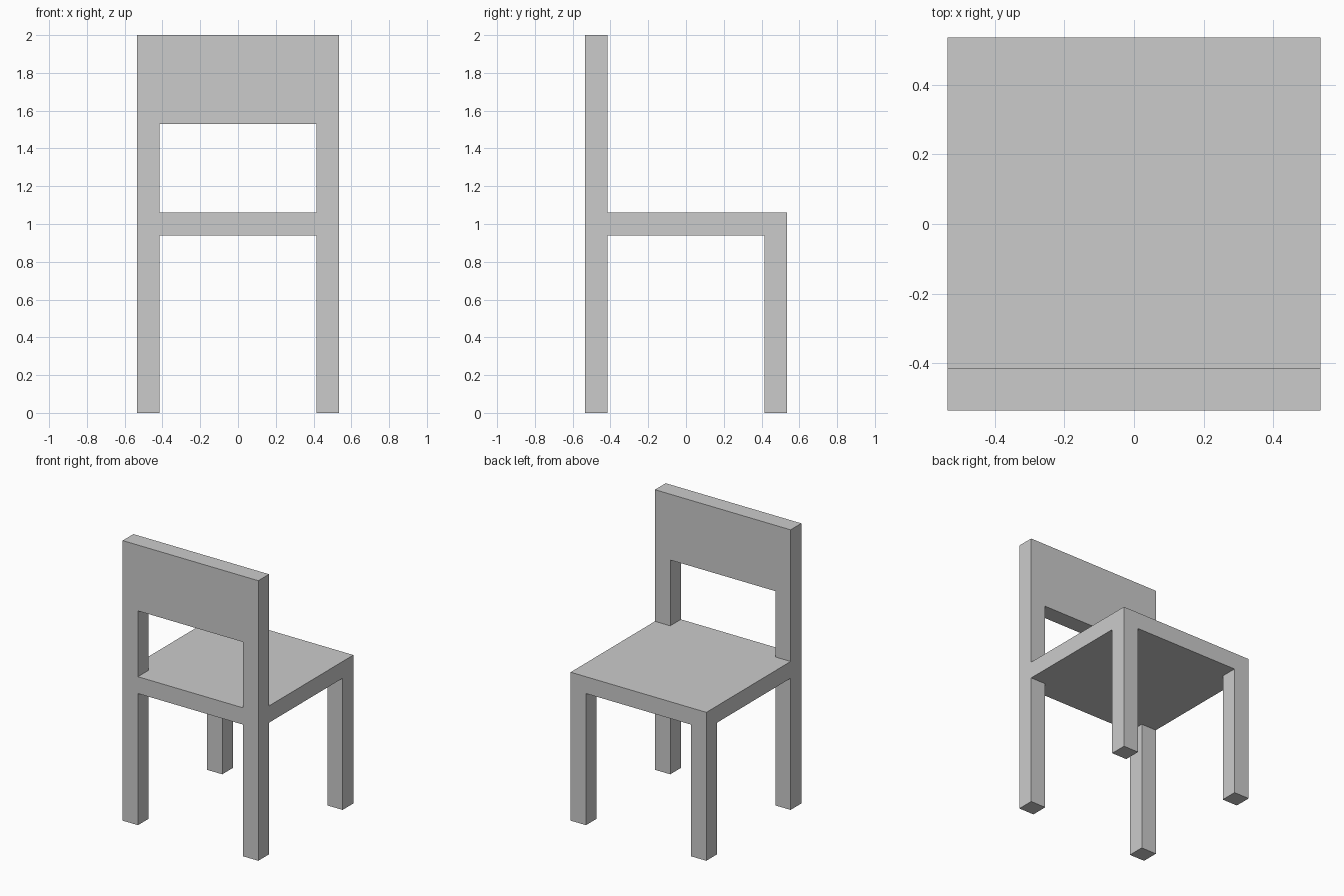
import bpy
import bmesh
from mathutils import Vector

if "Cube" in bpy.data.objects:
    bpy.data.objects.remove(bpy.data.objects["Cube"])

OUT, INN = 0.536, 0.415             # outer and inner faces of the legs
SEAT_LOW, SEAT_TOP = 0.94, 1.06
PANEL_LOW, TOP = 1.53, 2.0
CUTS = (-OUT, -INN, INN, OUT)

bm = bmesh.new()


def extrude(faces, dz):
    """Extrude faces vertically and return the moved end caps."""
    result = bmesh.ops.extrude_discrete_faces(bm, faces=faces)["faces"]
    for face in result:
        bmesh.ops.translate(bm, verts=face.verts, vec=(0, 0, dz))
    return result


def corners(z, back_only=False):
    """Corner squares of the seat slab at height z."""
    return [f for f in bm.faces
            if abs(f.normal.z) > 0.9
            and abs(f.calc_center_median().z - z) < 1e-4
            and abs(f.calc_center_median().x) > INN
            and abs(f.calc_center_median().y) > INN
            and (not back_only or f.calc_center_median().y < 0)]


# Seat slab: a 3 x 3 layout whose corners match the leg sections
grid = [[bm.verts.new((x, y, SEAT_LOW)) for y in CUTS] for x in CUTS]
sheet = [bm.faces.new((grid[i][j], grid[i + 1][j], grid[i + 1][j + 1], grid[i][j + 1]))
         for i in range(3) for j in range(3)]
slab = bmesh.ops.extrude_face_region(bm, geom=sheet, use_keep_orig=True)["geom"]
bmesh.ops.translate(bm, verts=[v for v in slab if isinstance(v, bmesh.types.BMVert)],
                    vec=(0, 0, SEAT_TOP - SEAT_LOW))
bmesh.ops.recalc_face_normals(bm, faces=bm.faces)

# Four legs down from the seat corners
extrude(corners(SEAT_LOW), -SEAT_LOW)

# Two back posts, in two steps so the upper step can carry the panel
posts = extrude(corners(SEAT_TOP, back_only=True), PANEL_LOW - SEAT_TOP)
extrude(posts, TOP - PANEL_LOW)
bm.normal_update()

# Back panel: bridge the inner sides of the upper posts
inner = [f for f in bm.faces
         if abs(f.normal.x) > 0.9
         and abs(abs(f.calc_center_median().x) - INN) < 1e-4
         and f.calc_center_median().z > PANEL_LOW]
edges = [e for f in inner for e in f.edges]
bmesh.ops.delete(bm, geom=inner, context="FACES_ONLY")
bmesh.ops.bridge_loops(bm, edges=edges)
bmesh.ops.recalc_face_normals(bm, faces=bm.faces)

# One continuous chair frame, as all parts are flush
mesh = bpy.data.meshes.new("chair")
bm.to_mesh(mesh)
bm.free()
bpy.context.collection.objects.link(bpy.data.objects.new("chair", mesh))
